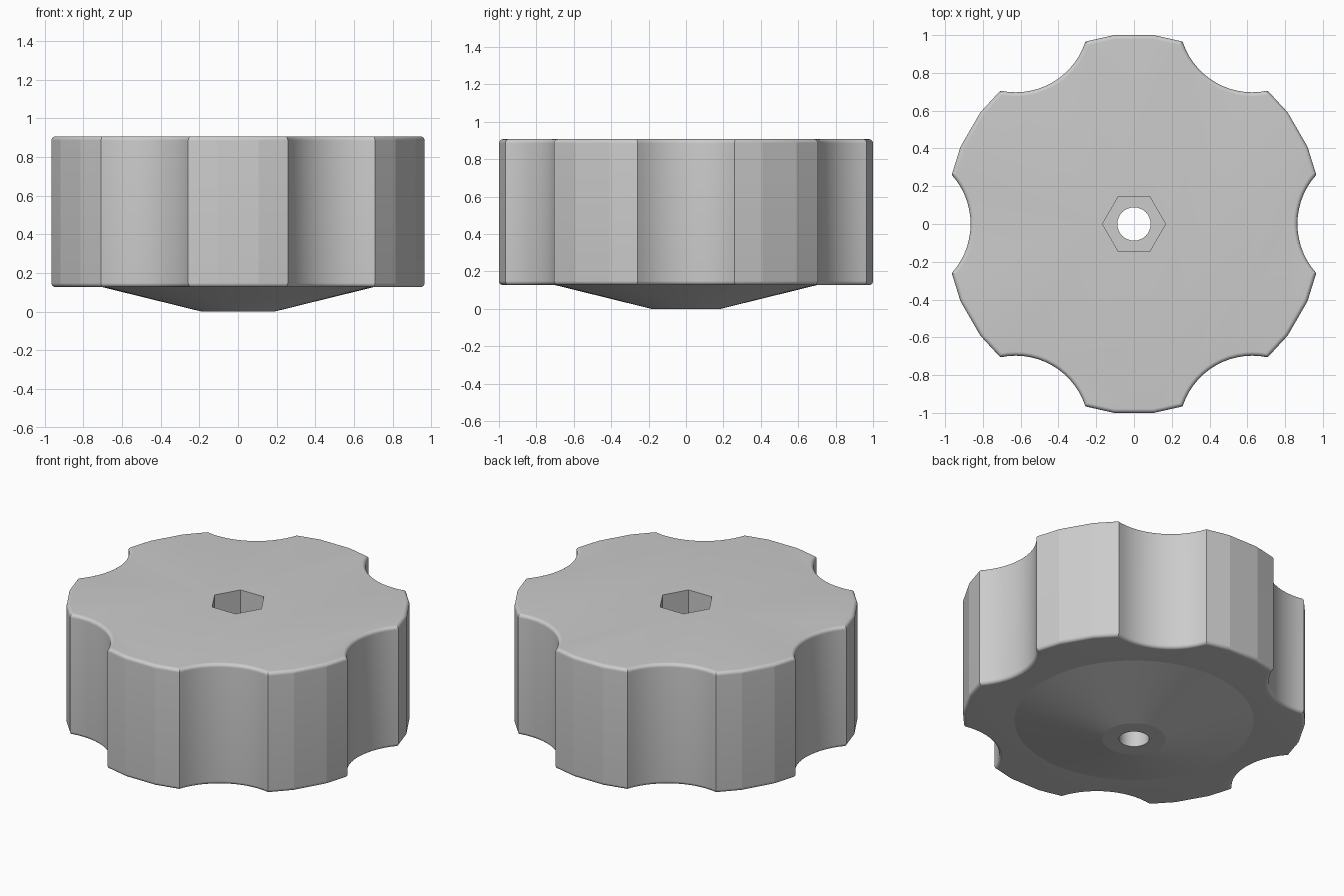
import bpy, bmesh
from math import cos, sin, pi, radians, asin
from mathutils import Matrix, Vector

if "Cube" in bpy.data.objects:
    bpy.data.objects.remove(bpy.data.objects["Cube"])

BOTTOM, TOP, RIM = 0.127, 0.907, 0.022
RADIUS = 1 / cos(radians(6))          # 30-sided rim, flats on the y axis
SCALLOP_X, SCALLOP_R, STEPS = 1.253, 0.388, 14

grey = bpy.data.materials.new("plain_grey")
grey.use_nodes = True
colour = (0.6, 0.6, 0.6, 1)
grey.diffuse_color = colour
grey.node_tree.nodes["Principled BSDF"].inputs["Base Color"].default_value = colour


def make_object(name, bm):
    mesh = bpy.data.meshes.new(name)
    bmesh.ops.recalc_face_normals(bm, faces=bm.faces)
    bm.to_mesh(mesh)
    bm.free()
    obj = bpy.data.objects.new(name, mesh)
    bpy.context.collection.objects.link(obj)
    mesh.materials.append(grey)
    return obj


def prism(name, sides, r1, r2, z1, z2, turn=0):
    bm = bmesh.new()
    place = Matrix.Translation((0, 0, (z1 + z2) / 2)) @ Matrix.Rotation(turn, 4, "Z")
    bmesh.ops.create_cone(bm, cap_ends=True, segments=sides, radius1=r1,
                          radius2=r2, depth=z2 - z1, matrix=place)
    return make_object(name, bm)


def combine(target, tool, operation):
    mod = target.modifiers.new(operation, "BOOLEAN")
    mod.object, mod.operation, mod.solver = tool, operation, "EXACT"
    bpy.context.view_layer.update()
    result = bpy.data.meshes.new_from_object(
        target.evaluated_get(bpy.context.evaluated_depsgraph_get()))
    target.modifiers.clear()
    target.data = result
    bpy.data.objects.remove(tool)


# Knob outline: six scallops with flat-sided lobes between them
outline = []
corner = Vector((0.966, 0.26))
half = asin(corner.y / SCALLOP_R)
for k in range(6):
    turn = Matrix.Rotation(k * pi / 3, 2)
    for i in range(STEPS + 1):
        a = -half + 2 * half * i / STEPS
        p = Vector((SCALLOP_X - SCALLOP_R * cos(a), SCALLOP_R * sin(a)))
        outline.append(turn @ p)
    for deg in (24, 36):
        a = radians(deg)
        outline.append(turn @ Vector((RADIUS * cos(a), RADIUS * sin(a))))

# Knob body with rounded top and bottom rims
bm = bmesh.new()
base = bm.faces.new([bm.verts.new((p.x, p.y, BOTTOM)) for p in outline])
ext = bmesh.ops.extrude_face_region(bm, geom=[base], use_keep_orig=True)
bmesh.ops.translate(bm, vec=(0, 0, TOP - BOTTOM),
                    verts=[g for g in ext["geom"] if isinstance(g, bmesh.types.BMVert)])
bmesh.ops.recalc_face_normals(bm, faces=bm.faces)
rims = [e for e in bm.edges if abs(e.verts[0].co.z - e.verts[1].co.z) < 1e-4]
bmesh.ops.bevel(bm, geom=rims, offset=RIM, segments=9, profile=0.5, affect="EDGES")
knob = make_object("scalloped_knob", bm)

# Conical boss underneath, running slightly into the body
boss_top = BOTTOM + 0.015
combine(knob, prism("boss", 64, 0.185, 0.185 + 4.06 * boss_top, 0, boss_top), "UNION")

# Bolt hole and hexagonal pocket
combine(knob, prism("bolt_hole", 48, 0.088, 0.088, -0.2, 1.2), "DIFFERENCE")
combine(knob, prism("hex_pocket", 6, 0.167, 0.167, 0.5, 1.2, pi / 6), "DIFFERENCE")

# Keep flat pocket and lobe faces crisp, curved faces smooth
bpy.ops.object.select_all(action="DESELECT")
knob.select_set(True)
bpy.context.view_layer.objects.active = knob
bpy.ops.object.shade_smooth_by_angle(angle=radians(11.5))
